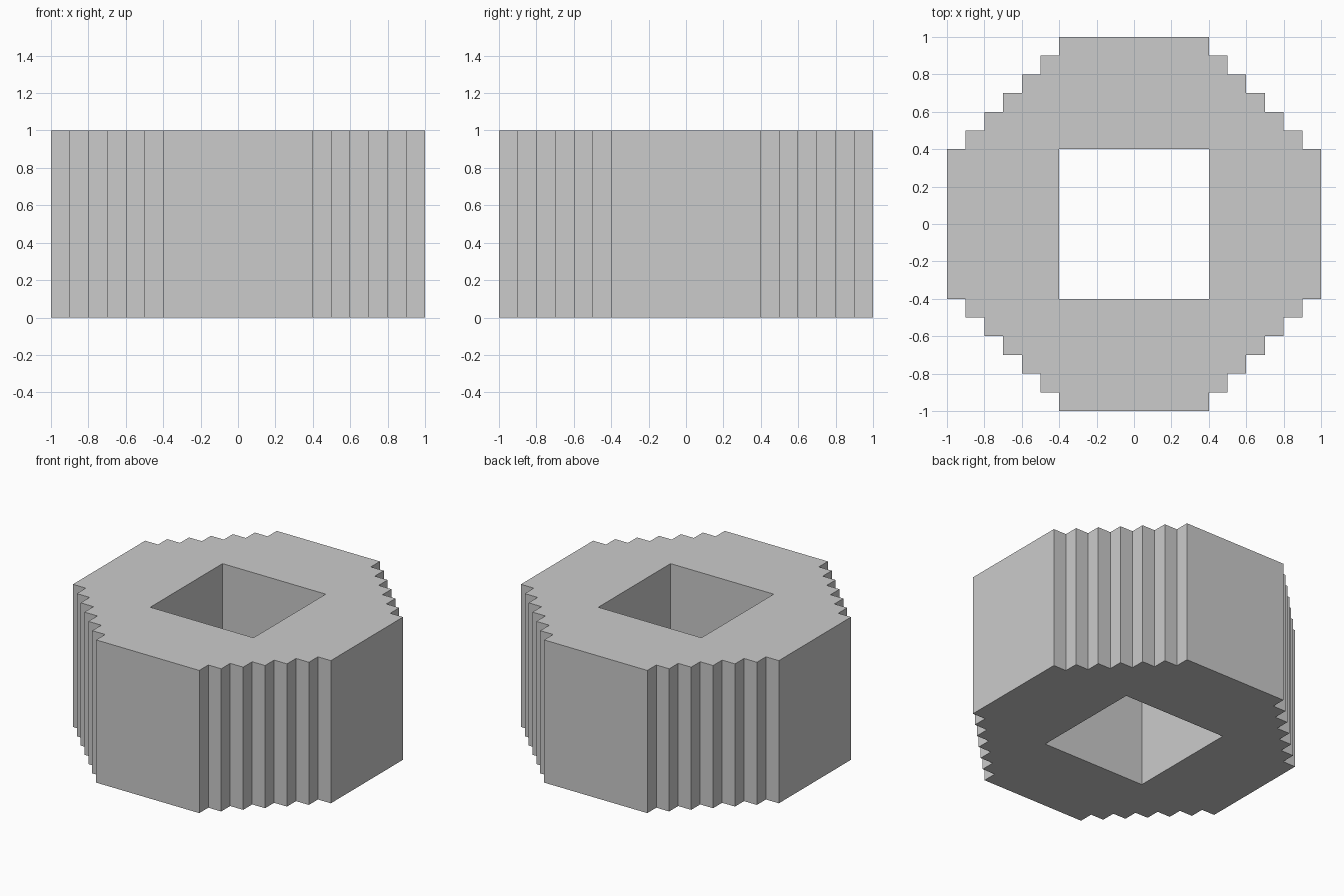
import bpy, bmesh
from math import radians
from mathutils import Matrix

if "Cube" in bpy.data.objects:
    bpy.data.objects.remove(bpy.data.objects["Cube"])

HEIGHT, HOLE, STEP, STEPS = 1.0, 0.4, 0.1, 3

# Right half of one quarter's stepped edge, from the flat side to the diagonal
right = [(0.4, 1.0)]
for i in range(STEPS):
    x, y = 0.4 + i * STEP, 1.0 - (i + 1) * STEP
    right += [(x, y), (x + STEP, y)]

# Quarter profile: mirrored stepped edge closed by one side of the square hole
left = [(-x, y) for x, y in right]
quarter = [(HOLE, HOLE)] + right[::-1] + left + [(-HOLE, HOLE)]

# Four quarters turned about the centre and joined into a ring
bm = bmesh.new()
for k in range(4):
    turn = Matrix.Rotation(radians(90 * k), 3, 'Z')
    bm.faces.new([bm.verts.new(turn @ Matrix.Translation((x, y, 0)).translation)
                  for x, y in quarter])
bmesh.ops.remove_doubles(bm, verts=bm.verts, dist=1e-4)

# Raise the ring into a solid block with an open square shaft
result = bmesh.ops.extrude_face_region(bm, geom=bm.faces[:], use_keep_orig=True)
top = [g for g in result["geom"] if isinstance(g, bmesh.types.BMVert)]
bmesh.ops.translate(bm, verts=top, vec=(0, 0, HEIGHT))
bmesh.ops.recalc_face_normals(bm, faces=bm.faces)

mesh = bpy.data.meshes.new("stepped_ring")
bm.to_mesh(mesh)
bm.free()
ring = bpy.data.objects.new("stepped_ring", mesh)
bpy.context.collection.objects.link(ring)
